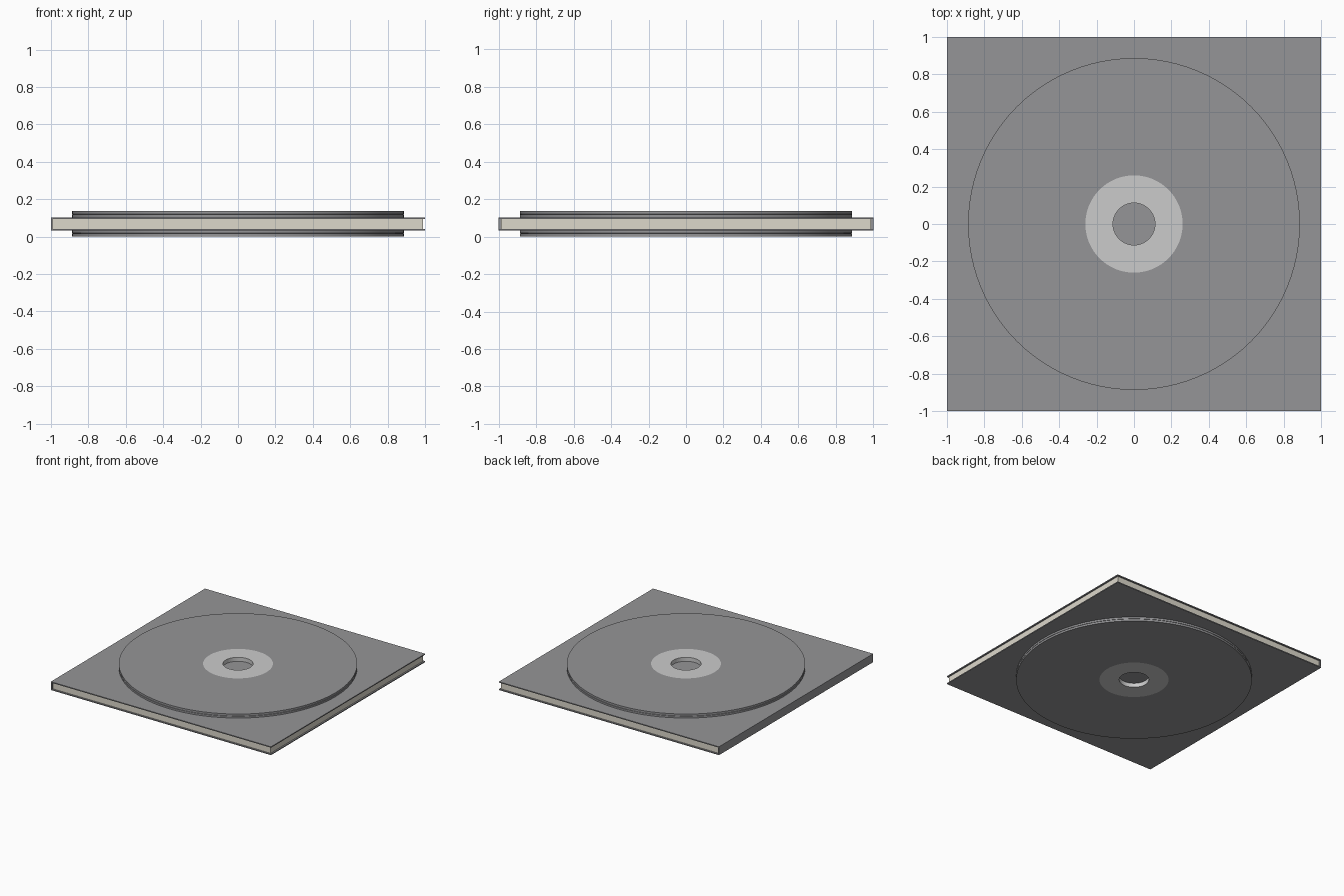
import bpy, bmesh, math

if "Cube" in bpy.data.objects:
    bpy.data.objects.remove(bpy.data.objects["Cube"])

MID = 0.068  # half of the total height


def material(name, rgb):
    m = bpy.data.materials.new(name)
    m.diffuse_color = (*rgb, 1)
    m.use_nodes = True
    m.node_tree.nodes["Principled BSDF"].inputs["Base Color"].default_value = m.diffuse_color
    return m


grey = material("grey", (0.3, 0.3, 0.31))
white = material("white", (0.75, 0.75, 0.77))
cream = material("cream", (0.72, 0.69, 0.6))


def finish(name, bm, mats):
    bmesh.ops.recalc_face_normals(bm, faces=bm.faces)
    mesh = bpy.data.meshes.new(name)
    bm.to_mesh(mesh)
    bm.free()
    for m in mats:
        mesh.materials.append(m)
    obj = bpy.data.objects.new(name, mesh)
    bpy.context.collection.objects.link(obj)
    return obj


def extrude_y(name, profile, half, mats):
    """Extrude a closed XZ outline along y."""
    bm = bmesh.new()
    face = bm.faces.new([bm.verts.new((x, -half, z)) for x, z in profile])
    geo = bmesh.ops.extrude_face_region(bm, geom=[face])["geom"]
    verts = [g for g in geo if isinstance(g, bmesh.types.BMVert)]
    bmesh.ops.translate(bm, verts=verts, vec=(0, 2 * half, 0))
    return finish(name, bm, mats)


def lathe(name, profile, mats, label_radius, steps=96):
    """Spin a closed (radius, z) outline; faces inside label_radius are white."""
    bm = bmesh.new()
    rings = []
    for i in range(steps):
        a = 2 * math.pi * i / steps
        rings.append([bm.verts.new((r * math.cos(a), r * math.sin(a), z)) for r, z in profile])
    n = len(profile)
    for i in range(steps):
        p, q = rings[i], rings[(i + 1) % steps]
        for j in range(n):
            k = (j + 1) % n
            f = bm.faces.new((p[j], q[j], q[k], p[k]))
            f.material_index = int(max(profile[j][0], profile[k][0]) <= label_radius)
    obj = finish(name, bm, mats)
    bpy.context.view_layer.objects.active = obj
    obj.select_set(True)
    bpy.ops.object.shade_smooth_by_angle(angle=math.radians(30))
    obj.select_set(False)


# Folded cover: two boards joined by a spine on the left, open on the other sides
extrude_y("cover", [(-1, 0.034), (1, 0.034), (1, 0.042), (-0.991, 0.042),
                    (-0.991, 0.095), (1, 0.095), (1, 0.103), (-1, 0.103)], 1, [grey])

# Inner block, slightly recessed from the open edges
extrude_y("inner_block", [(-0.991, 0.042), (0.988, 0.042),
                          (0.988, 0.095), (-0.991, 0.095)], 0.988, [cream])

# Discs on both covers, with a fine groove in the rim and a white hub
HOLE, HUB, RIM = 0.112, 0.26, 0.887
outline = [(HOLE, 0.1025), (RIM, 0.1025), (RIM, 0.117), (RIM - 0.004, 0.1185),
           (RIM, 0.12), (RIM, 0.136), (HUB, 0.136), (HOLE, 0.136)]
lathe("top_disc", outline, [grey, white], HUB)
lathe("bottom_disc", [(r, 2 * MID - z + 0.0005) if z < 0.11 else (r, 2 * MID - z)
                      for r, z in outline], [grey, white], HUB)
